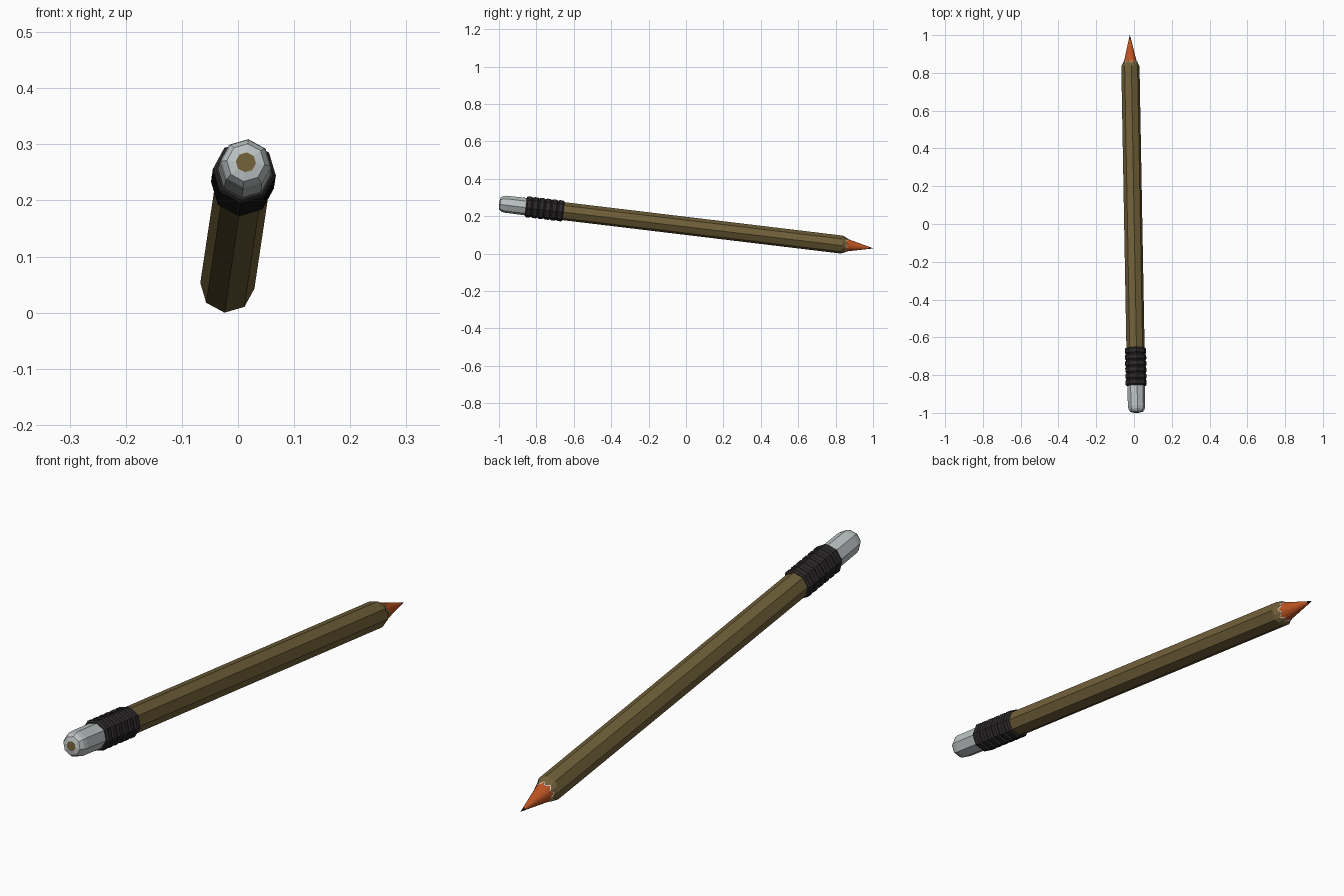
import bpy, bmesh, math
from mathutils import Vector

if "Cube" in bpy.data.objects:
    bpy.data.objects.remove(bpy.data.objects["Cube"])

# Pencil axis from eraser end to tip, with a frame around it
START, TIP = Vector((0.014, -0.998, 0.272)), Vector((-0.022, 1.0, 0.032))
AXIS = (TIP - START).normalized()
LENGTH = (TIP - START).length
U = (Vector((1, 0, 0)) - AXIS * AXIS.x).normalized()
V = U.cross(AXIS)
ROLL = math.radians(39)
MID = math.cos(math.pi / 8)  # radius factor at the middle of an octagon side


def material(name, rgb):
    m = bpy.data.materials.new(name)
    m.diffuse_color = (*rgb, 1)
    m.use_nodes = True
    m.node_tree.nodes["Principled BSDF"].inputs["Base Color"].default_value = m.diffuse_color
    return m


PAINT = material("olive_paint", (0.16, 0.115, 0.04))
RUBBER = material("grey_rubber", (0.50, 0.54, 0.54))
BAND = material("dark_band", (0.026, 0.022, 0.022))
WOOD = material("orange_wood", (0.52, 0.09, 0.016))
PALE = material("pale_rim", (0.75, 0.70, 0.62))
LEAD = material("dark_lead", (0.02, 0.02, 0.022))


def lathe(name, profile, mat, n=8, cap_start=False, cap_end=False):
    """Rings of (distance, radius[, wave]); wave pushes side middles to the tip."""
    bm = bmesh.new()
    rings = []
    for s, r, *wave in profile:
        ring = []
        for i in range(n):
            a = ROLL + math.tau * i / n
            middle = n == 16 and i % 2
            d = s + (wave[0] if wave and middle else 0)
            rad = r * (MID if middle else 1)
            ring.append(bm.verts.new(START + AXIS * d + (U * math.cos(a) + V * math.sin(a)) * rad))
        rings.append(ring)
    for a, b in zip(rings, rings[1:]):
        for i in range(n):
            j = (i + 1) % n
            bm.faces.new((a[i], a[j], b[j], b[i]))
    if cap_start:
        bm.faces.new(rings[0][::-1])
    if cap_end:
        bm.faces.new(rings[-1])
    bmesh.ops.recalc_face_normals(bm, faces=bm.faces)
    me = bpy.data.meshes.new(name)
    bm.to_mesh(me)
    bm.free()
    me.materials.append(mat)
    ob = bpy.data.objects.new(name, me)
    bpy.context.collection.objects.link(ob)
    return ob


# Eraser with rounded end; the small end face has the paint colour
eraser = lathe("eraser", [(0, 0.018), (0.004, 0.034), (0.018, 0.043), (0.035, 0.046), (0.16, 0.047)],
               RUBBER, cap_start=True, cap_end=True)
eraser.data.materials.append(PAINT)
for f in eraser.data.polygons:
    if len(f.vertices) == 8 and (f.center - START).length < 0.01:
        f.material_index = 1

# Ribbed metal band
ribs, s0, s1 = 6, 0.142, 0.345
step = (s1 - s0) / ribs
profile = []
for k in range(ribs):
    s = s0 + k * step
    profile += [(s, 0.051), (s + step * 0.2, 0.0565), (s + step * 0.8, 0.0565)]
profile.append((s1, 0.051))
lathe("ferrule", profile, BAND, cap_start=True, cap_end=True)

# Octagonal shaft
lathe("shaft", [(0.33, 0.0485), (1.845, 0.0485)], PAINT, cap_start=True)

# Scalloped paint edge, pale rim, sharpened wood and lead
lathe("paint_edge", [(1.845, 0.0485), (1.860, 0.038, 0.016)], PAINT, n=16)
lathe("scallop_rim", [(1.860, 0.038, 0.016), (1.863, 0.036, 0.016)], PALE, n=16)
lathe("sharpened_wood", [(1.863, 0.036, 0.016), (1.992, 0.0055)], WOOD, n=16)
lathe("lead", [(1.992, 0.0055), (LENGTH, 0.0005)], LEAD, n=16, cap_end=True)

# Rest the model on the ground
low = min(v.co.z for o in bpy.data.objects for v in o.data.vertices)
for o in bpy.data.objects:
    for v in o.data.vertices:
        v.co.z -= low
